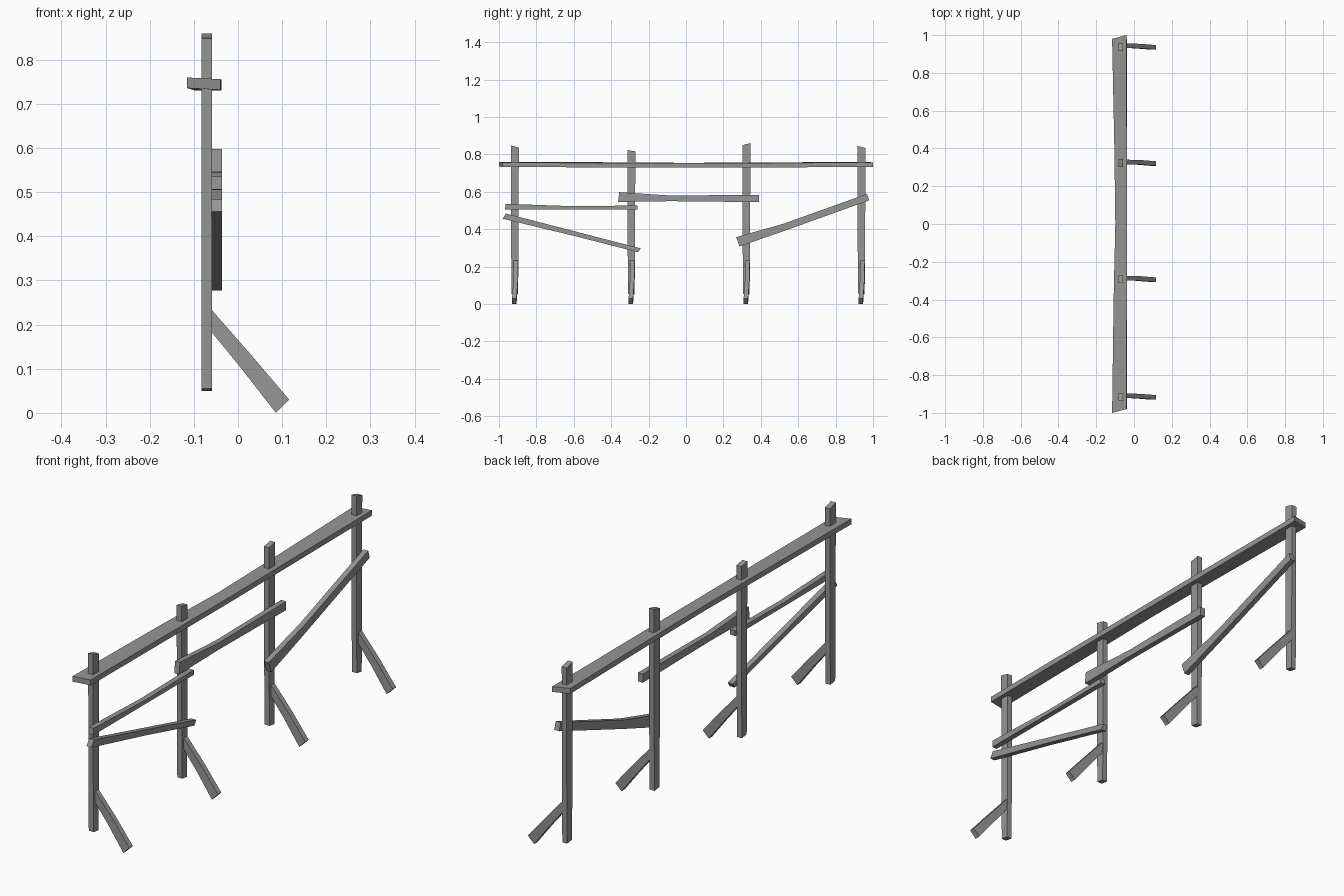
import bpy, bmesh
from mathutils import Vector

cube = bpy.data.objects.get("Cube")
if cube:
    bpy.data.objects.remove(cube, do_unlink=True)

wood = bpy.data.materials.new("weathered_grey_wood")
wood.use_nodes = True
grey = (0.3, 0.3, 0.3, 1)
wood.diffuse_color = grey
wood.node_tree.nodes["Principled BSDF"].inputs["Base Color"].default_value = grey


def beam(name, stations, near, far, bend=None):
    """Loft a board through pairs of edge points; near and far offset its two faces."""
    near, far = Vector(near), Vector(far)
    bm = bmesh.new()
    rings = []
    for i, (a, b) in enumerate(stations):
        a, b = Vector(a), Vector(b)
        shift = Vector(bend[i]) if bend else Vector()
        rings.append([bm.verts.new(p + shift) for p in (a + near, b + near, b + far, a + far)])
    for r, s in zip(rings, rings[1:]):
        for k in range(4):
            n = (k + 1) % 4
            bm.faces.new((r[k], r[n], s[n], s[k]))
    bm.faces.new(rings[0])
    bm.faces.new(rings[-1][::-1])
    bmesh.ops.recalc_face_normals(bm, faces=bm.faces)
    mesh = bpy.data.meshes.new(name)
    bm.to_mesh(mesh)
    bm.free()
    mesh.materials.append(wood)
    obj = bpy.data.objects.new(name, mesh)
    bpy.context.collection.objects.link(obj)
    return obj


# Posts (y, top of the -y edge, top of the +y edge) and their ground braces
posts = [(-0.915, 0.848, 0.836), (-0.292, 0.824, 0.816),
         (0.323, 0.850, 0.860), (0.938, 0.846, 0.834)]
for i, (y, za, zb) in enumerate(posts, 1):
    beam(f"post_{i}",
         [((0, y - 0.017, 0.055), (0, y + 0.017, 0.05)),
          ((0, y - 0.02, 0.3), (0, y + 0.02, 0.3)),
          ((0, y - 0.021, za), (0, y + 0.021, zb))],
         (-0.083, 0, 0), (-0.059, 0, 0))
    beam(f"ground_brace_{i}",
         [((-0.062, y, 0.236), (-0.062, y, 0.186)),
          ((0.031, y, 0.13), (0.004, y, 0.105)),
          ((0.116, y, 0.03), (0.086, y, 0))],
         (0, -0.012, 0), (0, 0.012, 0),
         bend=[(0, 0.006, 0), (0, 0.004, 0), (0, -0.003, 0)])

# Wide top rail, slightly waisted, with skewed ends
beam("top_rail",
     [((-0.116, -1, 0), (-0.04, -0.98, -0.004)),
      ((-0.108, -0.4, -0.002), (-0.038, -0.4, -0.005)),
      ((-0.099, 0, -0.005), (-0.037, 0, -0.006)),
      ((-0.104, 0.4, -0.003), (-0.038, 0.4, -0.005)),
      ((-0.116, 0.98, 0), (-0.04, 1, -0.004))],
     (0, 0, 0.736), (0, 0, 0.76))

# Side planks: (y, z) of the upper and lower edge at each station
planks = {
    "level_plank": [((-0.965, 0.536), (-0.967, 0.506)), ((-0.6, 0.523), (-0.6, 0.505)),
                    ((-0.26, 0.527), (-0.26, 0.505))],
    "falling_plank": [((-0.963, 0.484), (-0.98, 0.456)), ((-0.6, 0.39), (-0.605, 0.366)),
                      ((-0.243, 0.298), (-0.256, 0.277))],
    "middle_plank": [((-0.357, 0.598), (-0.363, 0.546)), ((-0.08, 0.58), (-0.08, 0.55)),
                     ((0.39, 0.584), (0.39, 0.545))],
    "rising_plank": [((0.268, 0.358), (0.286, 0.308)), ((0.52, 0.429), (0.528, 0.392)),
                     ((0.968, 0.589), (0.979, 0.554))],
}
for name, edge in planks.items():
    beam(name, [((0, *top), (0, *low)) for top, low in edge],
         (-0.06, 0, 0), (-0.036, 0, 0))
